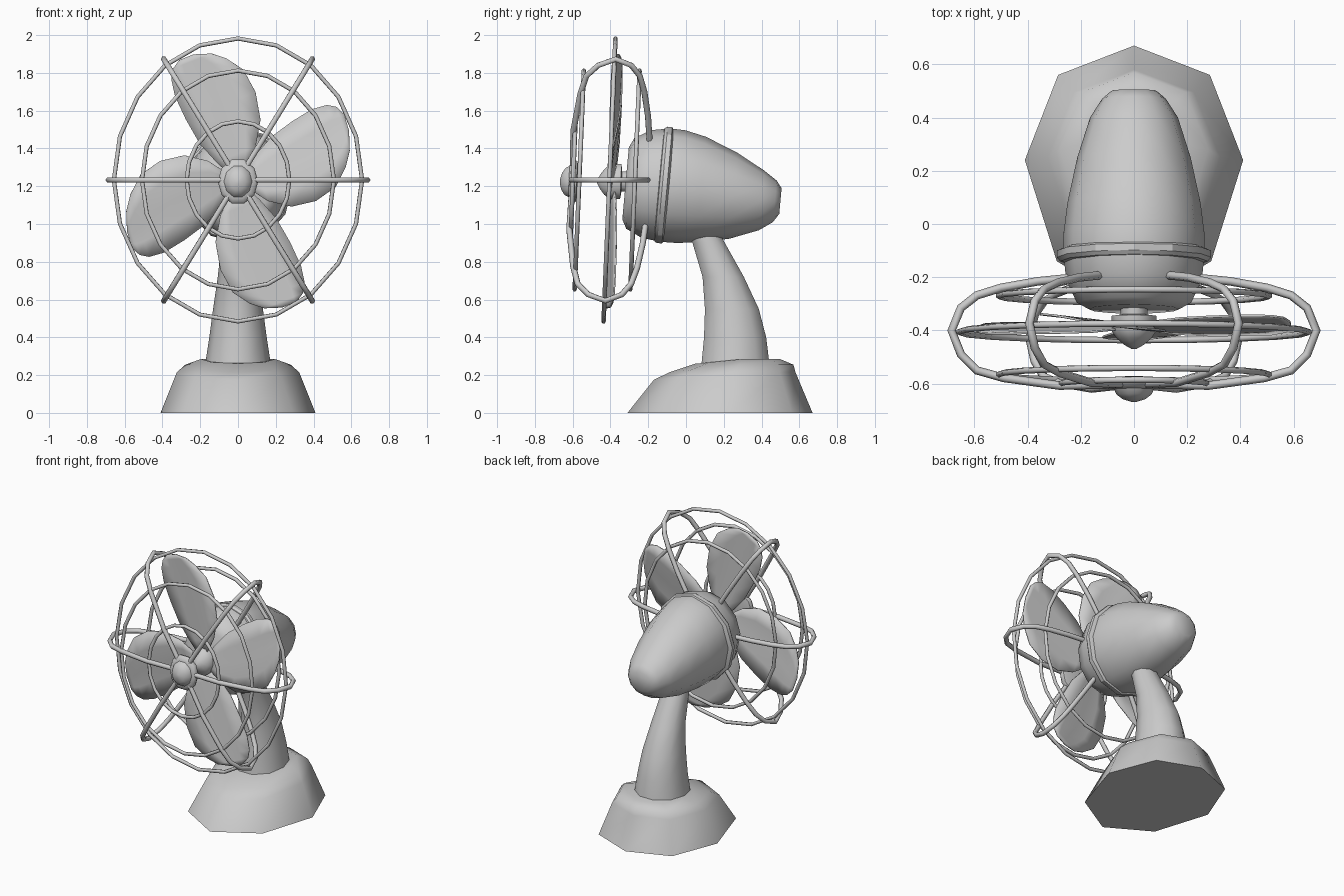
import bpy, bmesh, math
from math import sin, cos, pi, radians

if "Cube" in bpy.data.objects:
    bpy.data.objects.remove(bpy.data.objects["Cube"])

CZ = 1.233      # fan axis height
STRETCH = 1.14  # the fan head is taller than wide


def finish(name, bm, angle=50):
    bmesh.ops.recalc_face_normals(bm, faces=bm.faces)
    me = bpy.data.meshes.new(name)
    bm.to_mesh(me)
    bm.free()
    ob = bpy.data.objects.new(name, me)
    bpy.context.collection.objects.link(ob)
    bpy.context.view_layer.objects.active = ob
    for o in bpy.context.selected_objects:
        o.select_set(False)
    ob.select_set(True)
    bpy.ops.object.shade_smooth_by_angle(angle=radians(angle))
    return ob


def loft(name, rings, angle=50):
    """Skin closed rings of points and cap both ends."""
    bm = bmesh.new()
    vs = [[bm.verts.new(p) for p in ring] for ring in rings]
    n = len(rings[0])
    for a, b in zip(vs, vs[1:]):
        for i in range(n):
            j = (i + 1) % n
            bm.faces.new((a[i], a[j], b[j], b[i]))
    bm.faces.new(vs[0])
    bm.faces.new(vs[-1])
    return finish(name, bm, angle)


def upright(y, cz, rx, rz, n=12, tilt=0.09):
    """Elliptical ring facing the front, leaning back by tilt."""
    out = []
    for k in range(n):
        a = 2 * pi * k / n
        dz = rz * sin(a)
        out.append((rx * cos(a), y + tilt * dz, cz + dz))
    return out


def cage_pt(r, a, y):
    dz = STRETCH * r * sin(a)
    return (r * cos(a), y + 0.042 * dz, CZ + dz)


def wire(name, pts, radius, closed=False):
    cu = bpy.data.curves.new(name, 'CURVE')
    cu.dimensions = '3D'
    cu.bevel_depth = radius
    cu.bevel_resolution = 1
    cu.use_fill_caps = True
    sp = cu.splines.new('POLY')
    sp.points.add(len(pts) - 1)
    for p, co in zip(sp.points, pts):
        p.co = (*co, 1)
    sp.use_cyclic_u = closed
    ob = bpy.data.objects.new(name, cu)
    bpy.context.collection.objects.link(ob)


# Base: lopsided octagon with a sloping shoulder
half = [(0, -.31), (.29, -.14), (.41, .24), (.285, .56), (0, .67)]
octagon = half + [(-x, y) for x, y in half[3:0:-1]]


def base_ring(sx, sy, oy, z_front, z_back):
    return [(x * sx, y * sy + oy,
             z_front + (z_back - z_front) * min(1, (y + .31) / .55)) for x, y in octagon]


loft("base", [base_ring(1, 1, 0, 0, 0),
              base_ring(.79, .765, .067, .175, .215),
              base_ring(.68, .67, .12, .215, .255),
              base_ring(.48, .46, .19, .26, .285)], 60)

# Curved neck
neck = [(.25, .262, .19, .175), (.40, .26, .173, .152), (.55, .243, .150, .132),
        (.72, .197, .115, .107), (.90, .12, .09, .088), (1.05, .05, .08, .075)]
loft("neck", [[(rx * cos(2 * pi * k / 10), y + ry * sin(2 * pi * k / 10), z)
               for k in range(10)] for z, y, ry, rx in neck])

# Motor housing and its band
housing = [(-.32, 1.215, .17, .19), (-.295, 1.215, .215, .24), (-.21, 1.212, .255, .285),
           (-.11, 1.206, .265, .30), (-.03, 1.198, .264, .298), (.08, 1.182, .25, .28),
           (.25, 1.15, .213, .228), (.40, 1.125, .165, .158), (.47, 1.12, .12, .11),
           (.50, 1.122, .085, .068)]
loft("motor_housing", [upright(*r) for r in housing])
band = [(-.145, 1.207, .255, .285), (-.14, 1.207, .278, .30), (-.125, 1.207, .29, .308),
        (-.10, 1.205, .29, .308), (-.085, 1.204, .255, .285)]
loft("housing_band", [upright(*r) for r in band], 30)

# Blade hub and front cage cap
hub = [(-.30, .05), (-.34, .05), (-.345, .085), (-.40, .085), (-.43, .065), (-.455, .035), (-.47, .008)]
loft("blade_hub", [upright(y, 1.225, r, r * STRETCH, 10, .04) for y, r in hub])
cap = [(-.575, .08), (-.58, .10), (-.60, .107), (-.615, .098), (-.62, .075),
       (-.64, .066), (-.658, .042), (-.668, .01)]
loft("cage_cap", [upright(y, 1.225, r, r * STRETCH, 10, .04) for y, r in cap])

# Four pitched blades: (radius, leading edge, trailing edge)
outline = [(.04, -.05, .03), (.12, -.14, .08), (.23, -.205, .135), (.36, -.222, .168),
           (.48, -.195, .187), (.56, -.125, .18), (.605, -.06, .155), (.632, .03, .11)]
for b in range(4):
    ang = radians(109 + 90 * b)
    bm = bmesh.new()
    rows = []
    for r, v0, v1 in outline:
        row = []
        for k in range(5):
            v = v0 + (v1 - v0) * k / 4
            x = r * cos(ang) - v * sin(ang)
            z = r * sin(ang) + v * cos(ang)
            y = -.385 + .24 * v + .5 * v * v * (1 if v < 0 else -1)
            row.append(bm.verts.new((x, y + .04 * z, CZ - .005 + STRETCH * z)))
        rows.append(row)
    for a, c in zip(rows, rows[1:]):
        for k in range(4):
            bm.faces.new((a[k], a[k + 1], c[k + 1], c[k]))
    ob = finish(f"blade_{b + 1}", bm)
    m = ob.modifiers.new("thickness", 'SOLIDIFY')
    m.thickness = .008
    m.offset = 0

# Cage hoops
for name, r, y, n in [("outer_hoop", .657, -.405, 20), ("front_hoop", .508, -.565, 20),
                      ("rear_hoop", .508, -.27, 20), ("inner_hoop", .272, -.598, 20)]:
    wire(name, [cage_pt(r, 2 * pi * k / n, y) for k in range(n)], .012, True)

# Cage spokes, bowed from the cap round to the housing
spoke = [(.07, -.602), (.28, -.607), (.49, -.578), (.59, -.55), (.65, -.49), (.685, -.40),
         (.65, -.315), (.59, -.268), (.50, -.24), (.36, -.215), (.21, -.20)]
for i, d in enumerate((0, 55, 125, 180, 235, 305)):
    wire(f"cage_spoke_{i + 1}", [cage_pt(r, radians(d), y) for r, y in spoke], .016)
